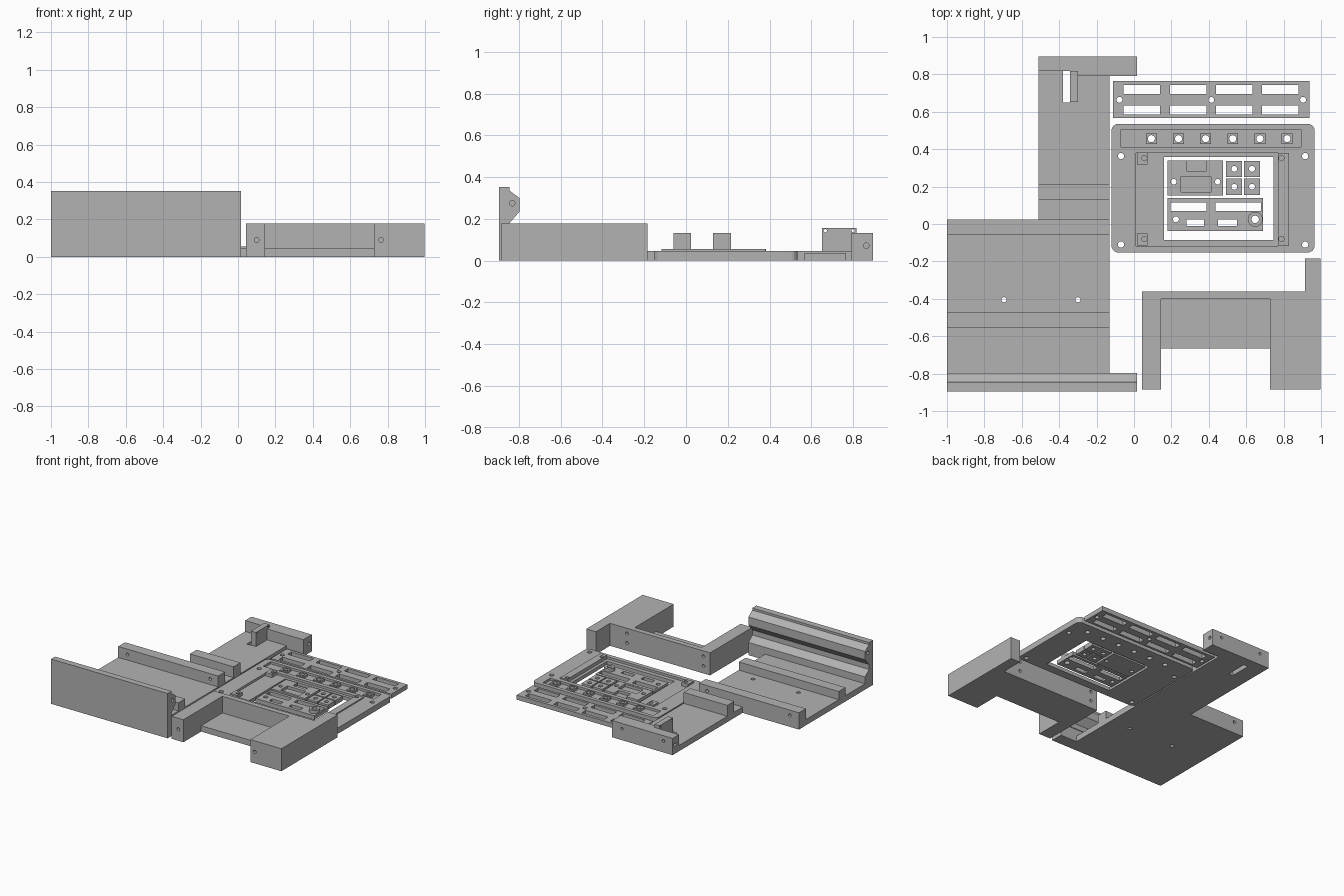
import bpy, bmesh, math
from mathutils import Matrix, Vector

if "Cube" in bpy.data.objects:
    bpy.data.objects.remove(bpy.data.objects["Cube"])

grey = bpy.data.materials.new("plain_grey")
grey.diffuse_color = (0.45, 0.45, 0.45, 1)
grey.use_nodes = True
grey.node_tree.nodes["Principled BSDF"].inputs["Base Color"].default_value = grey.diffuse_color


def finish(name, bm):
    bmesh.ops.recalc_face_normals(bm, faces=bm.faces)
    me = bpy.data.meshes.new(name)
    bm.to_mesh(me)
    bm.free()
    me.materials.append(grey)
    ob = bpy.data.objects.new(name, me)
    bpy.context.collection.objects.link(ob)
    return ob


def add_box(bm, x0, x1, y0, y1, z0, z1):
    m = Matrix.Translation(((x0 + x1) / 2, (y0 + y1) / 2, (z0 + z1) / 2)) \
        @ Matrix.Diagonal((x1 - x0, y1 - y0, z1 - z0, 1))
    bmesh.ops.create_cube(bm, size=1, matrix=m)


def add_rod(bm, centre, r, length, axis="Z", sides=16):
    rot = {"X": Matrix.Rotation(math.pi / 2, 4, "Y"),
           "Y": Matrix.Rotation(math.pi / 2, 4, "X"), "Z": Matrix()}[axis]
    bmesh.ops.create_cone(bm, cap_ends=True, segments=sides, radius1=r, radius2=r,
                          depth=length, matrix=Matrix.Translation(centre) @ rot)


def box(name, *b):
    bm = bmesh.new()
    add_box(bm, *b)
    return finish(name, bm)


def prism(name, pts, direction):
    bm = bmesh.new()
    f = bm.faces.new([bm.verts.new(p) for p in pts])
    r = bmesh.ops.extrude_face_region(bm, geom=[f])
    verts = [v for v in r["geom"] if isinstance(v, bmesh.types.BMVert)]
    bmesh.ops.translate(bm, verts=verts, vec=Vector(direction))
    return finish(name, bm)


def cut(ob, boxes=(), rods=()):
    """Subtract boxes and rods from a part."""
    bm = bmesh.new()
    for b in boxes:
        add_box(bm, *b)
    for r in rods:
        add_rod(bm, *r)
    cutter = finish("cutter", bm)
    cutter.hide_render = True
    mod = ob.modifiers.new("cut", "BOOLEAN")
    mod.object, mod.operation, mod.solver = cutter, "DIFFERENCE", "EXACT"
    dg = bpy.context.evaluated_depsgraph_get()
    me = bpy.data.meshes.new_from_object(ob.evaluated_get(dg))
    ob.modifiers.clear()
    ob.data = me
    bpy.data.objects.remove(cutter)


T = 0.046           # plate thickness
LOW, HIGH = -0.05, 0.2   # range of a through cut

# L-shaped base plate with slot and two screw holes
outline = [(-1, -0.895), (-0.13, -0.895), (-0.13, 0.895), (-0.51, 0.895),
           (-0.51, 0.025), (-1, 0.025)]
base = prism("base_plate", [(x, y, 0) for x, y in outline], (0, 0, T))
cut(base, [(-0.38, -0.343, 0.65, 0.817, LOW, HIGH)],
    [((x, -0.405, 0), 0.014, 0.3) for x in (-0.695, -0.3)])

# Front wall with a grooved inner side
profile = [(-0.895, 0), (-0.797, 0), (-0.797, 0.1), (-0.845, 0.14), (-0.845, 0.18),
           (-0.797, 0.235), (-0.797, 0.3), (-0.845, 0.335), (-0.845, 0.352), (-0.895, 0.352)]
wall = prism("front_wall", [(-1, y, z) for y, z in profile], (1.015, 0, 0))
cut(wall, rods=[((x, -0.832, 0.275), 0.013, 0.1, "X") for x in (-1, 0.015)])

# Cross rails on the base
for name, x0, y0, top in (("middle_rail", -1, -0.06, 0.132),
                          ("rear_rail", -0.51, 0.13, 0.132),
                          ("low_rail", -1, -0.555, 0.11)):
    rail = box(name, x0, -0.13, y0, y0 + 0.085, T, top)
    if name == "middle_rail":
        cut(rail, rods=[((x, y0 + 0.04, 0.09), 0.012, 0.2, "Y") for x in (-0.92, -0.2)])

# Rear block and upright tab beside the slot
block = prism("rear_block", [(x, y, 0) for x, y in
              [(-0.51, 0.817), (-0.3, 0.817), (-0.3, 0.79), (0.015, 0.79),
               (0.015, 0.895), (-0.51, 0.895)]], (0, 0, 0.132))
cut(block, rods=[((x, 0.863, 0.072), 0.013, 0.07, "X") for x in (-0.51, 0.015)]
    + [((x, 0.895, 0.09), 0.011, 0.05, "Y") for x in (-0.43, -0.07)])
tab = box("upright_tab", -0.343, -0.3, 0.652, 0.817, T, 0.157)
cut(tab, rods=[((-0.32, y, 0.143), 0.008, 0.2, "X") for y in (0.667, 0.8)])

# Side bracket: two legs, back wall, rear arm and floor
bracket = prism("side_bracket", [(x, y, 0) for x, y in
                [(0.043, -0.885), (0.145, -0.885), (0.145, -0.402), (0.727, -0.402),
                 (0.727, -0.885), (0.997, -0.885), (0.997, -0.185), (0.913, -0.185),
                 (0.913, -0.36), (0.043, -0.36)]], (0, 0, 0.177))
holes = []
for x in (0.1, 0.765):
    holes.append(((x, -0.885, 0.09), 0.013, 0.08, "Y"))
    holes += [((x, -0.36, z), 0.012, 0.06, "Y") for z in (0.06, 0.135)]
cut(bracket, rods=holes)
box("bracket_floor", 0.145, 0.727, -0.665, -0.402, 0, T)

# Vent strip: two rows of four slots and three holes
strip = box("vent_strip", -0.112, 0.937, 0.567, 0.765, 0, 0.036)
slots = [(-0.055 + i * 0.2465, 0.14 + i * 0.2465, y, y + 0.048, LOW, HIGH)
         for i in range(4) for y in (0.585, 0.694)]
cut(strip, slots, [((x, 0.664, 0), 0.016, 0.3) for x in (-0.078, 0.413, 0.904)])

# Rounded main panel
corners = []
r = 0.035
for cx, cy, a0 in ((0.965 - r, 0.535 - r, 0), (-0.12 + r, 0.535 - r, 90),
                   (-0.12 + r, -0.152 + r, 180), (0.965 - r, -0.152 + r, 270)):
    for k in range(7):
        a = math.radians(a0 + k * 15)
        corners.append((cx + r * math.cos(a), cy + r * math.sin(a), 0))
panel = prism("main_panel", corners, (0, 0, T))
# shallow pockets first, then through openings
cut(panel, [(0.01, 0.828, -0.118, 0.38, 0.028, HIGH), (-0.07, 0.893, 0.412, 0.505, 0.028, HIGH)])
button_x = [0.093 + i * 0.145 for i in range(6)]
cut(panel, [(0.16, 0.747, -0.085, 0.357, LOW, HIGH)],
    [((x, y, 0), 0.017, 0.3) for x in (-0.07, 0.915) for y in (-0.11, 0.363)]
    + [((x, 0.456, 0), 0.019, 0.3) for x in button_x])

# Square bosses in the upper pocket
for i, x in enumerate(button_x):
    boss = box("square_boss_%d" % (i + 1), x - 0.029, x + 0.029, 0.427, 0.485, 0.027, T)
    cut(boss, rods=[((x, 0.456, 0), 0.019, 0.3)])

# Left corner posts and right raised bar around the opening
for name, y in (("lower_post", -0.08), ("upper_post", 0.352)):
    post = box(name, 0.016, 0.072, y - 0.034, y + 0.03, 0.027, 0.056)
    cut(post, rods=[((0.055, y, 0.06), 0.014, 0.06)])
bar = box("raised_bar", 0.77, 0.828, -0.118, 0.38, 0.027, 0.056)
cut(bar, rods=[((0.788, y, 0.06), 0.014, 0.06) for y in (-0.08, 0.352)])

# Loose holder plate inside the opening
holder = box("holder_plate", 0.18, 0.475, 0.152, 0.34, 0, 0.036)
cut(holder, [(0.28, 0.388, 0.284, 0.36, 0.015, HIGH), (0.25, 0.412, 0.17, 0.255, 0.015, HIGH)],
    [((x, 0.226, 0), 0.015, 0.3) for x in (0.213, 0.447)])

# Four small square spacers
for i, x in enumerate((0.493, 0.588)):
    for j, y in enumerate((0.156, 0.252)):
        sp = box("spacer_%d" % (i * 2 + j + 1), x, x + 0.085, y, y + 0.086, 0, 0.036)
        cut(sp, rods=[((x + 0.043, y + 0.043, 0), 0.016, 0.3)])

# Slotted plate with a round boss
plate = box("slotted_plate", 0.18, 0.69, -0.037, 0.14, 0, 0.03)
cut(plate, [(0.195, 0.388, 0.07, 0.116, LOW, HIGH), (0.437, 0.68, 0.07, 0.116, LOW, HIGH),
            (0.28, 0.375, -0.012, 0.024, LOW, HIGH), (0.45, 0.55, -0.012, 0.024, LOW, HIGH)],
    [((0.224, 0.025, 0), 0.016, 0.3), ((0.648, 0.025, 0), 0.02, 0.3)])
bm = bmesh.new()
add_rod(bm, (0.648, 0.025, 0.0425), 0.04, 0.025, "Z", 24)
round_boss = finish("round_boss", bm)
cut(round_boss, rods=[((0.648, 0.025, 0), 0.02, 0.3)])
